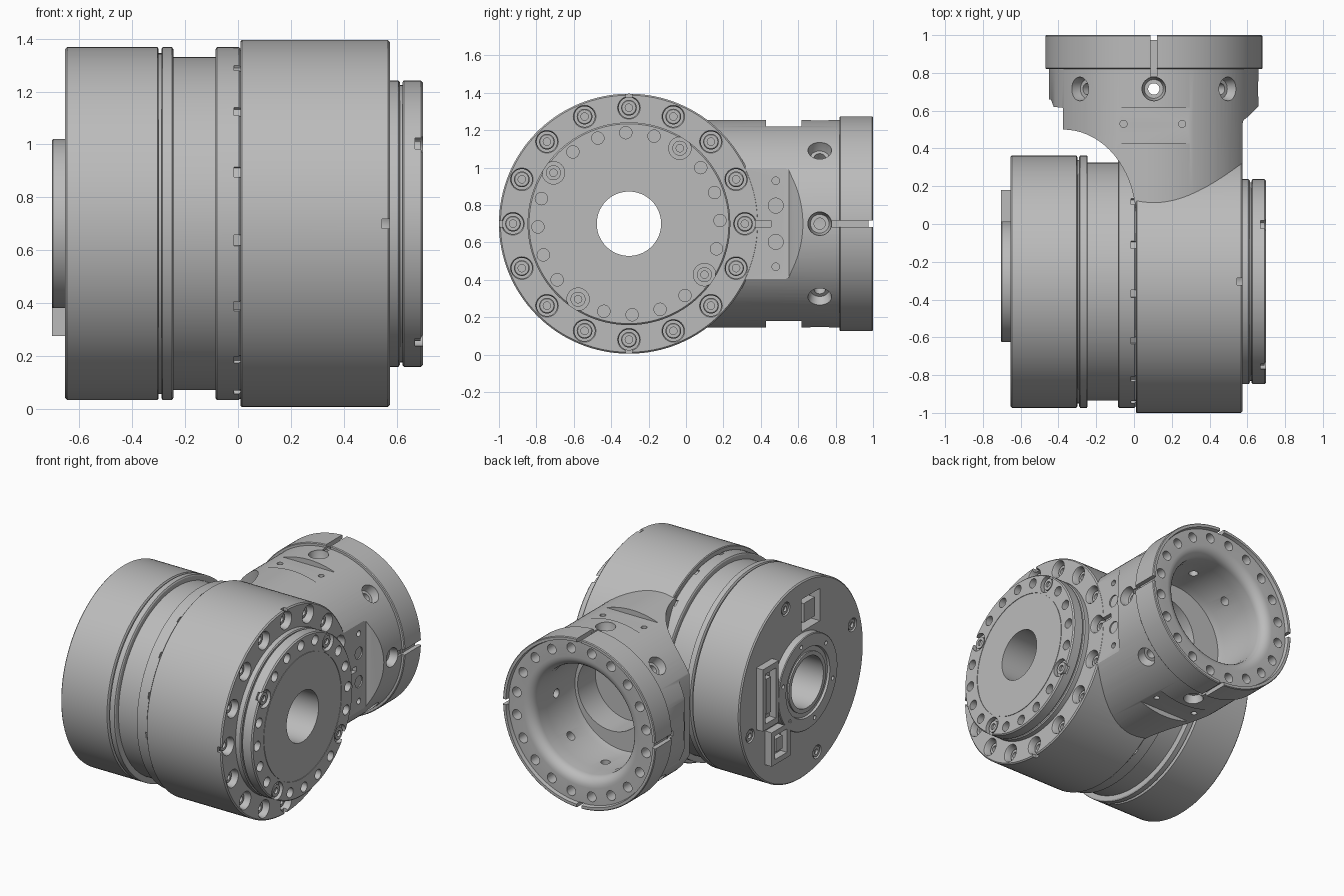
import bpy, bmesh
from math import sin, cos, pi, radians
from mathutils import Matrix, Vector

default = bpy.data.objects.get("Cube")
if default:
    bpy.data.objects.remove(default, do_unlink=True)

metal = bpy.data.materials.new("satin grey metal")
metal.use_nodes = True
GREY = (0.5, 0.5, 0.5, 1)
metal.diffuse_color = GREY
metal.node_tree.nodes["Principled BSDF"].inputs["Base Color"].default_value = GREY

MAIN = Vector((0, -0.305, 0.7))     # main drive axis, along x
NECK = Vector((0.105, 0, 0.7))      # output neck axis, along y
X, Y, Z = Vector((1, 0, 0)), Vector((0, 1, 0)), Vector((0, 0, 1))


def lathe(bm, profile, origin, axis, n=96, loop=False):
    """Revolve (distance, radius) points about an axis; loop makes a tube."""
    m = Matrix.Translation(origin) @ axis.to_track_quat('Z', 'Y').to_matrix().to_4x4()
    rings = [[bm.verts.new(m @ Vector((r * cos(2 * pi * i / n), r * sin(2 * pi * i / n), t)))
              for i in range(n)] for t, r in profile]
    pairs = list(zip(rings, rings[1:]))
    if loop:
        pairs.append((rings[-1], rings[0]))
    else:
        bm.faces.new(rings[0])
        bm.faces.new(rings[-1])
    for a, b in pairs:
        for i in range(n):
            j = (i + 1) % n
            bm.faces.new((a[i], a[j], b[j], b[i]))


def box(bm, centre, size, rot=None):
    m = Matrix.Translation(centre) @ (rot or Matrix()) @ Matrix.Diagonal((*size, 1))
    bmesh.ops.create_cube(bm, size=1, matrix=m)


def finish(name, bm):
    bmesh.ops.recalc_face_normals(bm, faces=bm.faces[:])
    mesh = bpy.data.meshes.new(name)
    bm.to_mesh(mesh)
    bm.free()
    obj = bpy.data.objects.new(name, mesh)
    bpy.context.scene.collection.objects.link(obj)
    mesh.materials.append(metal)
    return obj


def activate(obj):
    bpy.ops.object.select_all(action='DESELECT')
    obj.select_set(True)
    bpy.context.view_layer.objects.active = obj


def combine(target, bm, op='DIFFERENCE'):
    """Apply a boolean with a temporary tool mesh."""
    tool = finish("tool", bm)
    activate(target)
    mod = target.modifiers.new("combine", 'BOOLEAN')
    mod.operation, mod.solver, mod.object = op, 'EXACT', tool
    bpy.ops.object.modifier_apply(modifier=mod.name)
    bpy.data.objects.remove(tool, do_unlink=True)


def turned(name, profile, origin, axis, n=128):
    bm = bmesh.new()
    lathe(bm, profile, origin, axis, n, True)
    return finish(name, bm)


def on_main(x, radius, degrees):
    a = radians(degrees)
    return MAIN + Vector((x, radius * cos(a), radius * sin(a)))


def on_neck(y, radius, degrees):
    a = radians(degrees)
    return NECK + Vector((radius * cos(a), y, radius * sin(a)))


# Motor body with grooves and collar
motor = turned("motor_body", [
    (-.655, .172), (-.655, .66), (-.647, .668), (-.305, .668), (-.3, .66), (-.3, .645),
    (-.29, .645), (-.29, .66), (-.285, .668), (-.25, .668), (-.245, .66), (-.245, .63),
    (-.085, .63), (-.085, .66), (-.08, .668), (.003, .668), (.012, .66), (.012, .172)], MAIN, X)
bm = bmesh.new()
for k in range(16):       # small notches around the collar edge
    a = 5.5 + 22.5 * k
    box(bm, on_main(.0, .668, a), (.03, .025, .04), Matrix.Rotation(radians(a), 4, 'X'))
for a in (73, 163, 253, 343):   # end cover screw recesses
    lathe(bm, [(-.7, .045), (-.63, .045)], on_main(0, .575, a), X, 24)
box(bm, MAIN + Vector((-.63, -.1, .44)), (.1, .2, .22))
combine(motor, bm)

# End cover screws, seated in the recesses
bm = bmesh.new()
for a in (73, 163, 253, 343):
    lathe(bm, [(-.62, .036), (-.65, .036), (-.65, .018), (-.635, .018)],
          on_main(0, .575, a), X, 24)
finish("end_cover_screws", bm)

# Hub around the cable bore
hub = turned("rear_hub", [(-.645, .172), (-.645, .32), (-.7, .32), (-.705, .315), (-.705, .235),
                          (-.69, .23), (-.69, .2), (-.7, .2), (-.7, .172)], MAIN, X)
bm = bmesh.new()
for k in range(6):
    lathe(bm, [(-.75, .014), (-.68, .014)], on_main(0, .275, 60 * k + 15), X, 16)
combine(hub, bm)

# Connector sockets on the end cover
bm = bmesh.new()
box(bm, MAIN + Vector((-.675, .4, .06)), (.06, .17, .42))
box(bm, MAIN + Vector((-.675, .29, -.31)), (.06, .2, .23))
socket = finish("connector_sockets", bm)
bm = bmesh.new()
box(bm, MAIN + Vector((-.69, .4, .06)), (.07, .11, .34))
box(bm, MAIN + Vector((-.69, .29, -.31)), (.07, .13, .16))
combine(socket, bm)
bm = bmesh.new()
box(bm, MAIN + Vector((-.665, .4, .06)), (.05, .05, .24))
box(bm, MAIN + Vector((-.665, .29, -.31)), (.05, .07, .09))
box(bm, MAIN + Vector((-.62, -.1, .44)), (.05, .12, .13))
finish("connector_plugs", bm)

# Neck: side profile trimmed to a cylinder
arc = [(-.375 + .385 * cos(radians(a)), .03 + .47 * sin(radians(a))) for a in range(0, 91, 5)]
outline = [(.3, -.03), (.012, -.03)] + arc + [
    (-.375, .615), (-.425, .62), (-.44, .66), (-.5, .66), (-.5, .84), (.7, .84), (.7, .66),
    (.66, .625), (.63, .595), (.6, .565), (.58, .55), (.574, .53), (.574, -.03)]
bm = bmesh.new()
base = bm.faces.new([bm.verts.new((x, y, -.1)) for x, y in outline])
top = bmesh.ops.extrude_face_region(bm, geom=[base])
bmesh.ops.translate(bm, vec=(0, 0, 1.7),
                    verts=[v for v in top["geom"] if isinstance(v, bmesh.types.BMVert)])
neck = finish("neck_tool", bm)
bm = bmesh.new()
lathe(bm, [(-.02, .555), (.9, .555)], NECK, Y, 128)
combine(neck, bm, 'INTERSECT')

# Main housing joined with the neck
housing = turned("joint_housing", [(.01, .172), (.01, .69), (.015, .695), (.567, .695),
                                   (.575, .687), (.575, .172)], MAIN, X)
bm = bmesh.new()
bm.from_mesh(neck.data)
bpy.data.objects.remove(neck, do_unlink=True)
combine(housing, bm, 'UNION')

# Neck bore, inner pocket, and flats above and below
bm = bmesh.new()
lathe(bm, [(.53, .36), (.58, .37), (.9, .37)], NECK, Y)
combine(housing, bm)
bm = bmesh.new()
lathe(bm, [(.34, .25), (.6, .25)], NECK + X * .09, Y, 64)
for s in (-1, 1):
    box(bm, NECK + Vector((0, .522, s * .62)), (.6, .19, .2))
combine(housing, bm)

# Radial neck holes, small tapped holes and bolt counterbores
bm = bmesh.new()
for k in range(8):
    if k != 4:
        direction = on_neck(0, 1, 45 * k) - NECK
        lathe(bm, [(.3, .03), (.5, .03), (.5, .05), (.545, .063), (.62, .063)],
              NECK + Y * .715, direction, 32)
for s in (-1, 1):
    for x in (-.16, .15):
        lathe(bm, [(.47, .019), (.6, .019)], NECK + Vector((x, .53, 0)), Z * s, 16)
    lathe(bm, [(.53, .02), (.6, .02)], Vector((0, .48, .7 + s * .23)), X, 16)
    lathe(bm, [(.565, .04), (.6, .04)], Vector((0, .48, .7 + s * .097)), X, 24)
for k in range(16):
    lathe(bm, [(.49, .055), (.565, .055), (.6, .075)], on_main(0, .62, 22.5 * k), X, 32)
combine(housing, bm)

# Alignment slots on the housing edge and the neck
bm = bmesh.new()
for k in range(4):
    turn = Matrix.Rotation(radians(90 * k), 4, 'X')
    box(bm, on_main(.57, .7, 90 * k), (.05, .12, .036), turn)
    back = Matrix.Rotation(radians(-90 * k), 4, 'Y')
    box(bm, on_neck(.81, .56, 90 * k), (.04, .06, .036), back)
combine(housing, bm)

# Housing bolts with sockets
bm = bmesh.new()
for k in range(16):
    lathe(bm, [(.48, .042), (.535, .042), (.54, .037), (.54, .02), (.515, .02)],
          on_main(0, .62, 22.5 * k), X, 24)
finish("housing_bolts", bm)

# Output flange
flange = turned("output_flange", [
    (.57, .172), (.57, .542), (.607, .542), (.613, .535), (.613, .525), (.622, .525),
    (.622, .535), (.628, .542), (.692, .542), (.7, .534), (.7, .419), (.696, .419),
    (.696, .415), (.7, .415), (.7, .172)], MAIN, X)
bm = bmesh.new()
bolts = bmesh.new()
for k in range(20):
    spot = on_main(0, .487, 2 + 18 * k)
    if k % 5 == 3:
        lathe(bm, [(.67, .06), (.75, .06)], spot, X, 32)
        lathe(bolts, [(.66, .04), (.69, .04), (.69, .02), (.675, .02)], spot, X, 24)
    else:
        lathe(bm, [(.63, .033), (.75, .033)], spot, X, 24)
combine(flange, bm)
finish("flange_bolts", bolts)

# Neck end ring with lip, rounded mouth and bolt holes
mouth = [(.91 + .065 * sin(radians(a)), .435 - .067 * cos(radians(a))) for a in range(90, -1, -15)]
ring = turned("neck_end_ring", [(.82, .368), (.82, .57), (.825, .575), (.995, .575), (1, .57),
                                (1, .552), (.975, .547)] + mouth, NECK, Y)
bm = bmesh.new()
for k in range(20):
    lathe(bm, [(.88, .033), (1.05, .033)], on_neck(0, .492, 9 + 18 * k), Y, 24)
for k in range(4):
    box(bm, on_neck(.92, .57, 90 * k), (.05, .3, .036), Matrix.Rotation(radians(-90 * k), 4, 'Y'))
combine(ring, bm)

# Smooth shading with crisp edges
for obj in (motor, hub, housing, flange, ring, bpy.data.objects["housing_bolts"],
            bpy.data.objects["flange_bolts"], bpy.data.objects["end_cover_screws"]):
    activate(obj)
    bpy.ops.object.shade_smooth_by_angle(angle=radians(30))
